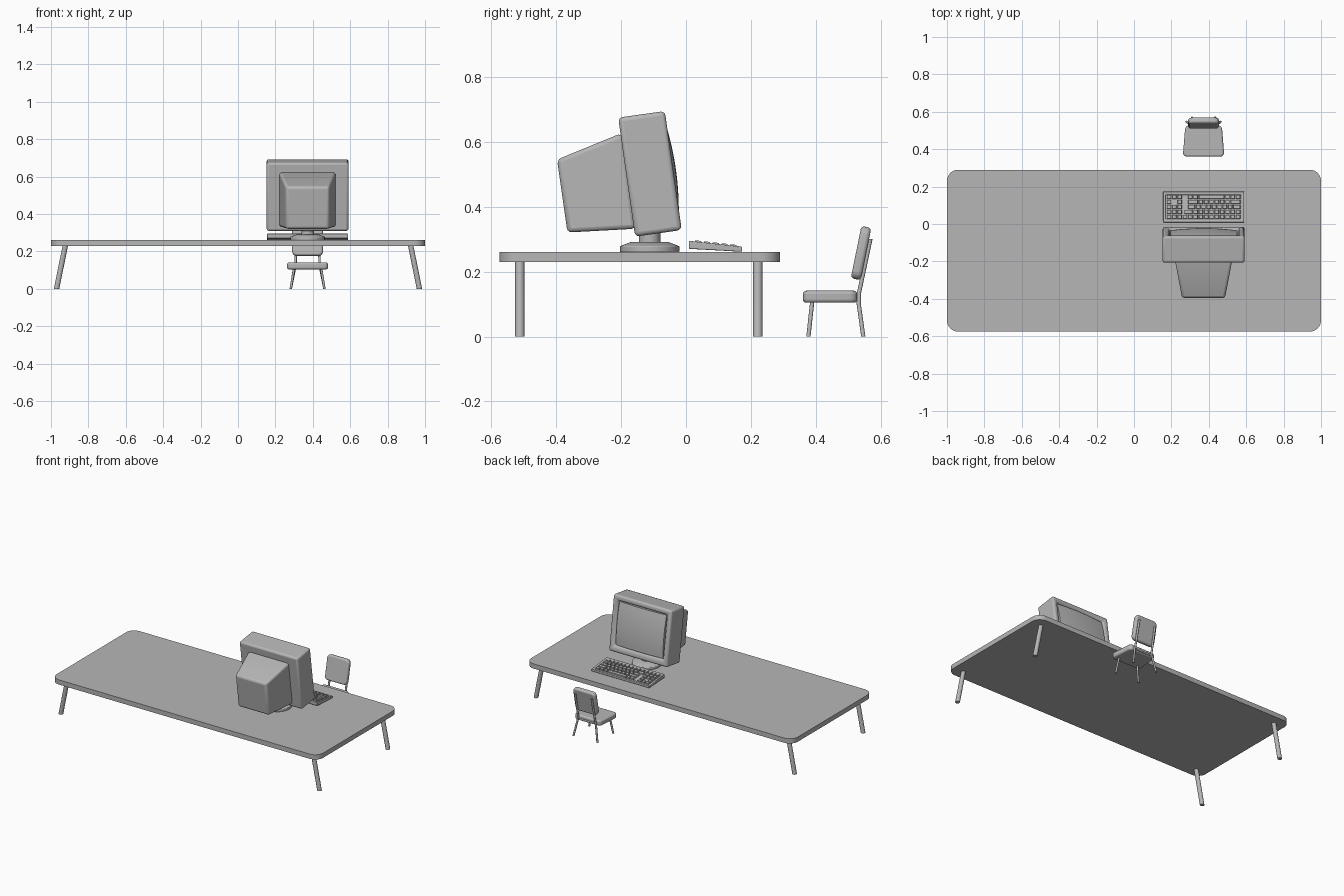
import bpy, bmesh, math
from mathutils import Matrix, Vector

if "Cube" in bpy.data.objects:
    bpy.data.objects.remove(bpy.data.objects["Cube"])

CX = 0.372  # shared centre line of monitor, keyboard and chair
grey = bpy.data.materials.new("mid_grey")
grey.diffuse_color = (0.47, 0.47, 0.47, 1)
grey.use_nodes = True
grey.node_tree.nodes["Principled BSDF"].inputs["Base Color"].default_value = grey.diffuse_color


def finish(name, bm, bevel=0.0, seg=3, matrix=None, angle=35):
    bmesh.ops.recalc_face_normals(bm, faces=bm.faces)
    me = bpy.data.meshes.new(name)
    bm.to_mesh(me)
    bm.free()
    me.materials.append(grey)
    ob = bpy.data.objects.new(name, me)
    bpy.context.collection.objects.link(ob)
    if matrix:
        ob.matrix_world = matrix
    if bevel:
        m = ob.modifiers.new("bevel", 'BEVEL')
        m.width, m.segments, m.limit_method = bevel, seg, 'ANGLE'
        m.angle_limit = math.radians(35)
    bpy.ops.object.select_all(action='DESELECT')
    ob.select_set(True)
    bpy.context.view_layer.objects.active = ob
    bpy.ops.object.shade_smooth_by_angle(angle=math.radians(angle))
    return ob


def loft(name, rings, **kw):
    bm = bmesh.new()
    rows = [[bm.verts.new(p) for p in ring] for ring in rings]
    for a, b in zip(rows, rows[1:]):
        for i in range(len(a)):
            j = (i + 1) % len(a)
            bm.faces.new((a[i], a[j], b[j], b[i]))
    bm.faces.new(rows[0])
    bm.faces.new(rows[-1])
    return finish(name, bm, **kw)


def circle(c, r, n=12):
    return [(c[0] + r * math.cos(2 * math.pi * i / n),
             c[1] + r * math.sin(2 * math.pi * i / n), c[2]) for i in range(n)]


def tube(name, pts, r):
    return loft(name, [circle(p, r) for p in pts], angle=50)


def round_rect(x0, x1, y0, y1, r, z, n=8):
    out = []
    for k, (cx, cy) in enumerate([(x1 - r, y1 - r), (x0 + r, y1 - r),
                                  (x0 + r, y0 + r), (x1 - r, y0 + r)]):
        for i in range(n + 1):
            a = math.pi / 2 * (k + i / n)
            out.append((cx + r * math.cos(a), cy + r * math.sin(a), z))
    return out


def rect_xz(w, z0, z1, y):
    return [(-w, y, z0), (w, y, z0), (w, y, z1), (-w, y, z1)]


# Table
loft("tabletop", [round_rect(-1, 1, -0.575, 0.29, 0.06, z) for z in (0.229, 0.261)])
for sx in (-1, 1):
    for y, tag in ((-0.512, "front"), (0.221, "back")):
        tube(f"table_leg_{tag}_{'left' if sx < 0 else 'right'}",
             [(sx * 0.97, y, 0), (sx * 0.923, y, 0.232)], 0.0145)

# Monitor: bezel, rear casing and curved screen share one tilted frame
tilt = Matrix.Translation((CX, -0.111, 0.501)) @ Matrix.Rotation(math.radians(8.1), 4, 'X')
loft("monitor_bezel", [rect_xz(0.219, -0.185, 0.185, -0.0725),
                       rect_xz(0.219, -0.185, 0.185, 0.0725),
                       rect_xz(0.184, -0.145, 0.151, 0.0725),
                       rect_xz(0.178, -0.139, 0.145, 0.040)],
     bevel=0.013, matrix=tilt)
loft("monitor_rear_casing", [rect_xz(0.15, -0.16, 0.133, -0.066),
                             rect_xz(0.15, -0.16, 0.133, -0.082),
                             rect_xz(0.115, -0.143, 0.084, -0.277)],
     bevel=0.013, matrix=tilt)
bm = bmesh.new()
bmesh.ops.create_grid(bm, x_segments=16, y_segments=16, size=1)
for v in bm.verts:
    x, z = v.co.x, v.co.y
    v.co = Vector((x * 0.176, 0.059 + 0.022 * (1 - 0.5 * x * x - 0.5 * z * z),
                   0.003 + z * 0.141))
edges = [e for e in bm.edges if e.is_boundary]
side = bmesh.ops.extrude_edge_only(bm, edges=edges)
for v in side["geom"]:
    if isinstance(v, bmesh.types.BMVert):
        v.co.y = 0.041
finish("monitor_screen", bm, matrix=tilt)

# Monitor stand
loft("monitor_base", [circle((CX, -0.112, z), r, 40) for z, r in
                      ((0.26, 0.092), (0.278, 0.092), (0.291, 0.058))], bevel=0.003)
loft("monitor_neck", [circle((CX, -0.112, z), 0.033, 32) for z in (0.288, 0.33)])


# Keyboard: wedge body with a shallow tray
def key_top(y):
    return 0.277 + 0.11 * (0.17 - y)


def kb_ring(inset, drop):
    return [(CX + sx * (0.217 - inset), y, key_top(y) - drop)
            for sx, y in ((-1, 0.009 + inset), (1, 0.009 + inset),
                          (1, 0.173 - inset), (-1, 0.173 - inset))]


bottom = [(x, y, 0.261 + 0.056 * (0.172 - y)) for x, y, _ in kb_ring(0, 0)]
loft("keyboard_body", [bottom, kb_ring(0, 0), kb_ring(0.014, 0), kb_ring(0.016, 0.007)],
     bevel=0.003, seg=2)

# Keys: (start column, width in columns) for each row, far row first
bm = bmesh.new()
pitch, x0 = 0.0284, CX - 0.199
rows = [[(i, 1) for i in range(14)],
        [(i, 1) for i in range(3)] + [(3.3, 1.7)] + [(i, 1) for i in range(5, 14)],
        [(i, 1) for i in range(3)] + [(4, 1.5)] + [(5.5 + i, 1) for i in range(7)] + [(12.5, 1.5)],
        [(0, 1), (2, 1), (4, 2)] + [(6 + i, 1) for i in range(6)] + [(12, 2)],
        [(i, 1) for i in range(3)] + [(4, 1), (5, 1), (6, 5), (11, 1), (12, 1), (13, 1)]]
for r, row in enumerate(rows):
    y = 0.037 + r * 0.027
    for c, w in row:
        x = x0 + (c + w / 2) * pitch
        m = Matrix.Translation((x, y, key_top(y) - 0.003)) @ \
            Matrix.Rotation(-math.atan(0.11), 4, 'X') @ \
            Matrix.Diagonal((w * pitch - 0.004, 0.023, 0.013, 1))
        vs = bmesh.ops.create_cube(bm, size=1)["verts"]
        for v in vs:
            if v.co.z > 0:
                v.co.x *= 1 - 0.2 / w
                v.co.y *= 0.8
            v.co = m @ v.co
finish("keyboard_keys", bm)


# Chair: tapered seat, leaning back pad and bent tube legs
def seat_ring(z):
    ring = round_rect(CX - 0.111, CX + 0.111, 0.360, 0.527, 0.022, z, 5)
    return [(CX + (x - CX) * (1 - 0.12 * (y - 0.36) / 0.167), y, z) for x, y, z in ring]


loft("chair_seat", [seat_ring(0.104), seat_ring(0.141)], bevel=0.010)
lean = Matrix.Translation((CX, 0.539, 0.257)) @ Matrix.Rotation(math.radians(-11.5), 4, 'X') \
    @ Matrix.Rotation(math.radians(90), 4, 'X')
loft("chair_back", [round_rect(-0.082, 0.082, -0.082, 0.082, 0.024, z, 5)
                    for z in (-0.0155, 0.0155)], bevel=0.010, matrix=lean)
for s, tag in ((-1, "left"), (1, "right")):
    tube(f"chair_front_leg_{tag}", [(CX + s * 0.09, 0.377, 0), (CX + s * 0.072, 0.389, 0.11)], 0.0065)
    tube(f"chair_rear_leg_{tag}", [(CX + s * 0.09, 0.546, 0), (CX + s * 0.07, 0.532, 0.10),
                                   (CX + s * 0.064, 0.533, 0.135), (CX + s * 0.062, 0.568, 0.30)], 0.0065)
# Rail joining the rear legs under the seat
loft("chair_seat_rail", [[(x, 0.529 + 0.006 * math.cos(a * math.pi / 4),
                           0.115 + 0.006 * math.sin(a * math.pi / 4)) for a in range(8)]
                         for x in (CX - 0.068, CX + 0.068)], angle=50)
